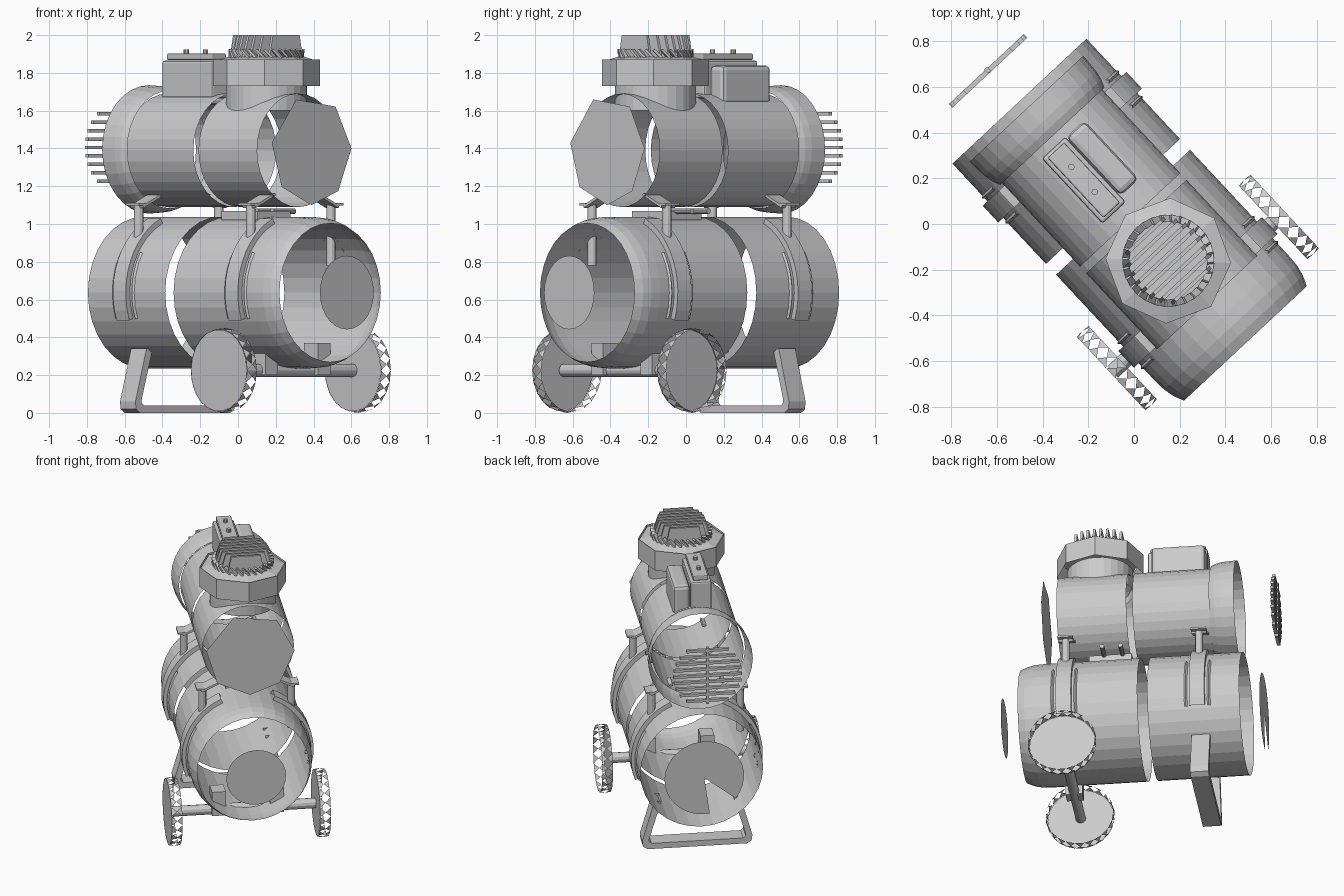
import bpy, bmesh
from math import sin, cos, pi, radians, sqrt
from mathutils import Vector, Matrix

if "Cube" in bpy.data.objects:
    bpy.data.objects.remove(bpy.data.objects["Cube"])

# Everything is laid out along local x (tank axis), then turned in plan
TURN = Matrix.Rotation(radians(-47), 4, 'Z')
TANK_Z, TANK_R = 0.637, 0.401
MOTOR_Z, MOTOR_R = 1.39, 0.30


def finish(name, bm):
    bmesh.ops.transform(bm, matrix=TURN, verts=bm.verts)
    me = bpy.data.meshes.new(name)
    bm.to_mesh(me)
    bm.free()
    ob = bpy.data.objects.new(name, me)
    bpy.context.collection.objects.link(ob)
    return ob


def ring_pt(u, r, a, zc, v0=0):
    return (u, v0 + r * cos(a), zc + r * sin(a))


def shell(name, prof, zc, n=32, a0=0, a1=2 * pi):
    """Sweep a (u, radius) profile about a lengthwise axis."""
    bm = bmesh.new()
    rows = [[bm.verts.new(ring_pt(u, r, a0 + (a1 - a0) * i / n, zc)) for i in range(n + 1)] for u, r in prof]
    for p, q in zip(rows, rows[1:]):
        for i in range(n):
            bm.faces.new((p[i], p[i + 1], q[i + 1], q[i]))
    bmesh.ops.remove_doubles(bm, verts=bm.verts, dist=1e-5)
    bmesh.ops.recalc_face_normals(bm, faces=bm.faces)
    return finish(name, bm)


def fan(name, u, r, zc, angles, closed=True):
    bm = bmesh.new()
    c = bm.verts.new((u, 0, zc))
    vs = [bm.verts.new(ring_pt(u, r, a, zc)) for a in angles]
    for i in range(len(vs) if closed else len(vs) - 1):
        bm.faces.new((c, vs[i], vs[(i + 1) % len(vs)]))
    return finish(name, bm)


def add_box(bm, c, s, rot=None):
    m = Matrix.Translation(c) @ (rot or Matrix()) @ Matrix.Diagonal((*s, 1))
    return bmesh.ops.create_cube(bm, size=1, matrix=m)['verts']


def box(name, c, s, rot=None, bevel=0):
    bm = bmesh.new()
    add_box(bm, c, s, rot)
    if bevel:
        bmesh.ops.bevel(bm, geom=bm.edges[:], offset=bevel, segments=2, affect='EDGES', profile=0.5)
    return finish(name, bm)


def rod(name, p, q, r, n=12, r2=None, caps=True, spin=0):
    p, q = Vector(p), Vector(q)
    d = q - p
    bm = bmesh.new()
    m = Matrix.Translation((p + q) / 2) @ d.to_track_quat('Z', 'Y').to_matrix().to_4x4() @ Matrix.Rotation(spin, 4, 'Z')
    bmesh.ops.create_cone(bm, cap_ends=caps, segments=n, radius1=r, radius2=r if r2 is None else r2,
                          depth=d.length, matrix=m)
    return finish(name, bm)


# Air tank: two open shells with floating end plates
shell("tank_rear", [(-0.735, TANK_R), (-0.135, TANK_R)], TANK_Z)
shell("tank_front", [(-0.07, TANK_R), (0.56, TANK_R), (0.62, 0.398), (0.67, 0.387), (0.715, 0.367)], TANK_Z)
fan("tank_front_plate", 0.845, 0.195, TANK_Z, [2 * pi * i / 28 for i in range(28)])
fan("tank_rear_plate", -0.85, 0.26, TANK_Z, [radians(-98 + 316 * i / 28) for i in range(29)], closed=False)

# Motor housing above
shell("motor_rear", [(-0.55, MOTOR_R), (-0.025, MOTOR_R)], MOTOR_Z)
shell("motor_front", [(0.015, MOTOR_R), (0.47, MOTOR_R)], MOTOR_Z)
shell("motor_cowl", [(-0.525, 0.312), (-0.56, 0.327), (-0.60, 0.335), (-0.69, 0.34)], 1.395)
fan("motor_front_plate", 0.57, 0.29, MOTOR_Z, [radians(a) for a in (2, 53, 112, 172, 222, 270, 312)])

# Rear cooling grille
bm = bmesh.new()
for i in range(9):
    z = (i - 4) * 0.0445
    add_box(bm, (-0.926, -0.01, 1.405 + z), (0.022, 2 * sqrt(0.225**2 - z * z), 0.018))
add_box(bm, (-0.93, -0.01, 1.405), (0.024, 0.018, 0.40))
finish("rear_grille", bm)

# Pump head: neck, faceted band and top
HEAD = 0.22
rod("pump_neck", (HEAD, 0, 1.60), (HEAD, 0, 1.75), 0.215, 28, caps=False)
rod("pump_band", (HEAD, 0, 1.73), (HEAD, 0, 1.87), 0.283, 8, caps=False, spin=radians(45))
rod("pump_shoulder", (HEAD, 0, 1.862), (HEAD, 0, 1.885), 0.275, 8, 0.20, spin=radians(45))

# Ring of slanted blades and the finned intake cap
bm = bmesh.new()
for i in range(28):
    a = 2 * pi * i / 28
    r = Matrix.Rotation(a, 4, 'Z') @ Matrix.Rotation(radians(45), 4, 'X')
    add_box(bm, (HEAD + 0.185 * cos(a), 0.185 * sin(a), 1.897), (0.03, 0.012, 0.07), r)
finish("intake_blades", bm)
bm = bmesh.new()
for i in range(8):
    u = (i - 3.5) * 0.042
    for w in add_box(bm, (HEAD + u, 0, 1.94), (0.016, 2 * sqrt(0.19**2 - u * u), 0.12)):
        if w.co.z > 1.95:
            w.co.y *= 0.8
finish("intake_fins", bm)

# Control box on the motor
box("control_box", (-0.29, -0.03, 1.765), (0.39, 0.14, 0.20), bevel=0.012)
box("control_box_side", (-0.305, 0.095, 1.735), (0.35, 0.11, 0.21), bevel=0.025)
box("control_lid", (-0.29, -0.03, 1.885), (0.36, 0.10, 0.035), bevel=0.008)
for u in (-0.37, -0.22):
    rod("lid_button", (u, -0.03, 1.89), (u, -0.03, 1.925), 0.014, 10)

# Mounting straps, posts and feet, both sides front and rear
for u in (-0.46, 0.41):
    for s in (-1, 1):
        a0, a1 = radians(-20), radians(66)
        if s < 0:
            a0, a1 = pi - a0, pi - a1
        shell("strap", [(u - 0.05, 0.40), (u - 0.05, 0.43), (u + 0.05, 0.43), (u + 0.05, 0.40)], TANK_Z, 12, a0, a1)
        for e in (-0.075, 0.075):
            shell("strap_rib", [(u + e - 0.01, 0.40), (u + e, 0.41), (u + e + 0.01, 0.40)], TANK_Z, 10, a0,
                  a0 + (a1 - a0) * 0.6)
        rod("mount_post", (u, s * 0.29, 0.78), (u, s * 0.29, 1.10), 0.025)
        tilt = Matrix.Rotation(radians(-s * 25), 4, 'X')
        box("motor_foot", (u, s * 0.23, 1.125), (0.10, 0.16, 0.014), tilt)
        box("foot_wing", (u, s * 0.31, 1.105), (0.10, 0.05, 0.012))

# Small base plate with fittings between tank and motor
box("motor_base", (0.14, 0, 1.045), (0.28, 0.24, 0.05))
for u in (0.06, 0.18):
    rod("base_fitting", (u, 0.08, 1.068), (u, 0.24, 1.068), 0.015, 10)

# Rear stand: bent trapezoid loop of flat strip
bm = bmesh.new()
outer = [(-0.28, 0.34), (-0.36, 0.06), (-0.355, 0.02), (-0.325, 0.0),
         (0.325, 0.0), (0.355, 0.02), (0.36, 0.06), (0.28, 0.34)]
inner = [(-0.235, 0.34), (-0.315, 0.07), (-0.315, 0.055), (-0.30, 0.04),
         (0.30, 0.04), (0.315, 0.055), (0.315, 0.07), (0.235, 0.34)]
loops = [[bm.verts.new((u, v, z)) for v, z in pts] for u, pts in
         ((-0.53, outer), (-0.41, outer), (-0.41, inner), (-0.53, inner))]
for k in range(4):
    p, q = loops[k], loops[(k + 1) % 4]
    for i in range(len(p) - 1):
        bm.faces.new((p[i], p[i + 1], q[i + 1], q[i]))
bmesh.ops.recalc_face_normals(bm, faces=bm.faces)
finish("rear_stand", bm)

# Axle with brackets
AX, AZ, WR = 0.41, 0.225, 0.225
rod("axle", (AX, -0.51, AZ), (AX, 0.449, AZ), 0.034)
for s in (-1, 1):
    box("axle_bracket", (AX, s * 0.19, 0.285), (0.11, 0.09, 0.17))

# Wheels: one flat disc plus an open zigzag tread of triangles
N = 22
for v0 in (-0.52, 0.45):
    bm = bmesh.new()

    def rim(i, v, r=WR):
        a = 2 * pi * i / N
        return bm.verts.new((AX + r * cos(a), v, AZ + r * sin(a)))
    bm.faces.new([rim(i, v0, WR - 0.008) for i in range(N)])
    for i in range(N):
        for edge in (v0, v0 + 0.07):
            bm.faces.new((rim(i, edge, WR - 0.006), rim(i + 1, edge, WR - 0.006), rim(i + 0.5, v0 + 0.035)))
    finish("wheel", bm)
